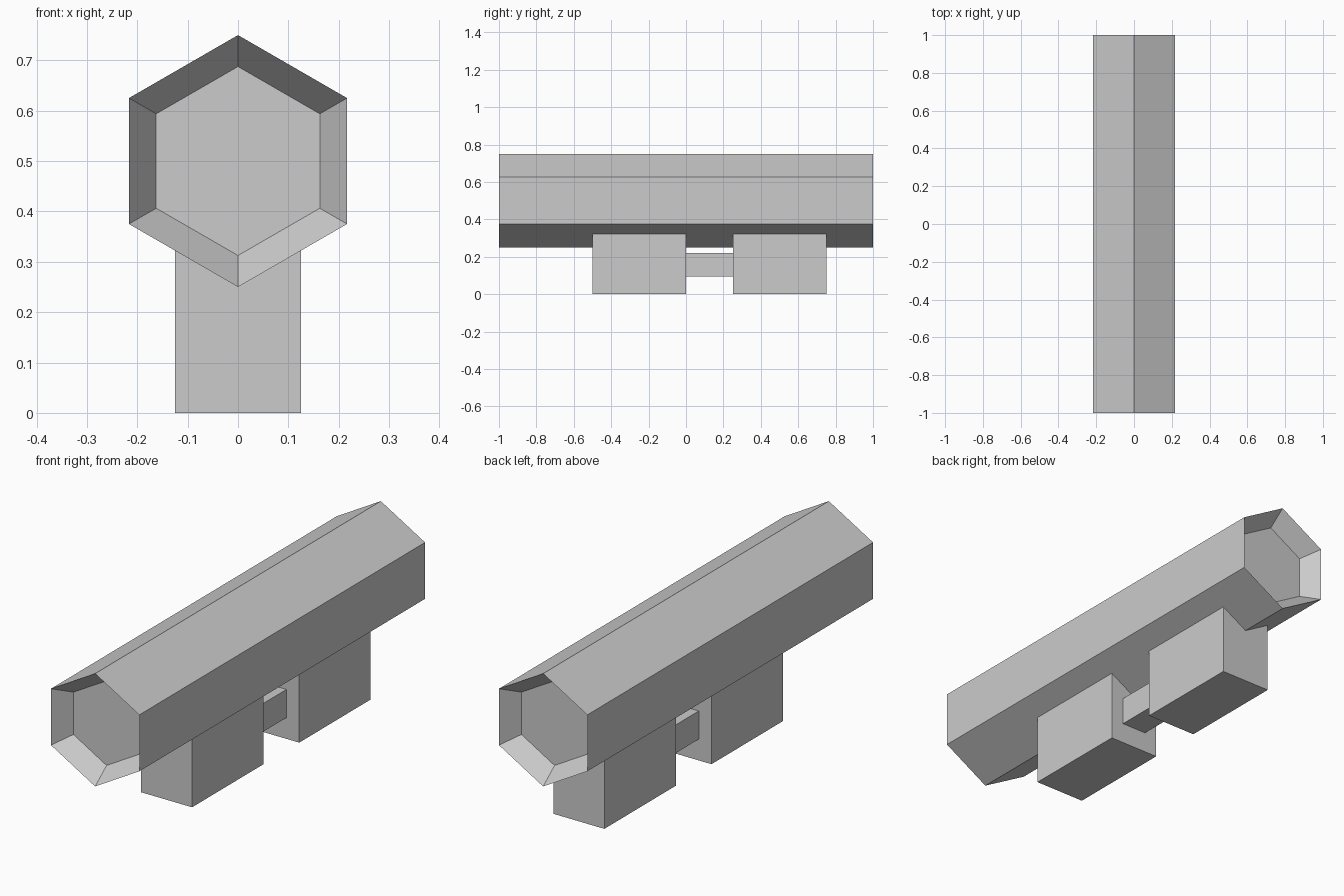
import bpy, bmesh
from math import sin, cos, tau

if "Cube" in bpy.data.objects:
    bpy.data.objects.remove(bpy.data.objects["Cube"])


def finish(name, bm):
    bmesh.ops.recalc_face_normals(bm, faces=bm.faces)
    mesh = bpy.data.meshes.new(name)
    bm.to_mesh(mesh)
    bm.free()
    obj = bpy.data.objects.new(name, mesh)
    bpy.context.collection.objects.link(obj)
    return obj


def box(name, x, y, z):
    """Box from (min, max) ranges on each axis."""
    bm = bmesh.new()
    bmesh.ops.create_cube(bm, size=1)
    for v in bm.verts:
        v.co = [a + (c + 0.5) * (b - a) for c, (a, b) in zip(v.co, (x, y, z))]
    return finish(name, bm)


# Hexagonal tube along y with a tapered recess at each end
SIDES, CENTRE_Z = 6, 0.5
profile = [(-0.92, 0.1875), (-1, 0.25), (1, 0.25), (0.92, 0.1875)]
bm = bmesh.new()
rings = [[bm.verts.new((r * sin(tau * i / SIDES), y, CENTRE_Z + r * cos(tau * i / SIDES)))
          for i in range(SIDES)] for y, r in profile]
for a, b in zip(rings, rings[1:]):
    for i in range(SIDES):
        j = (i + 1) % SIDES
        bm.faces.new((a[i], a[j], b[j], b[i]))
bm.faces.new(rings[0])
bm.faces.new(rings[-1])
finish("hex_tube", bm)

# Two mounting blocks, their tops sunk into the tube
box("front_mount", (-0.125, 0.125), (-0.5, 0), (0, 0.36))
box("rear_mount", (-0.125, 0.125), (0.25, 0.75), (0, 0.36))

# Small bar joining the blocks
box("mount_bar", (-0.0625, 0.0625), (-0.01, 0.26), (0.094, 0.219))
